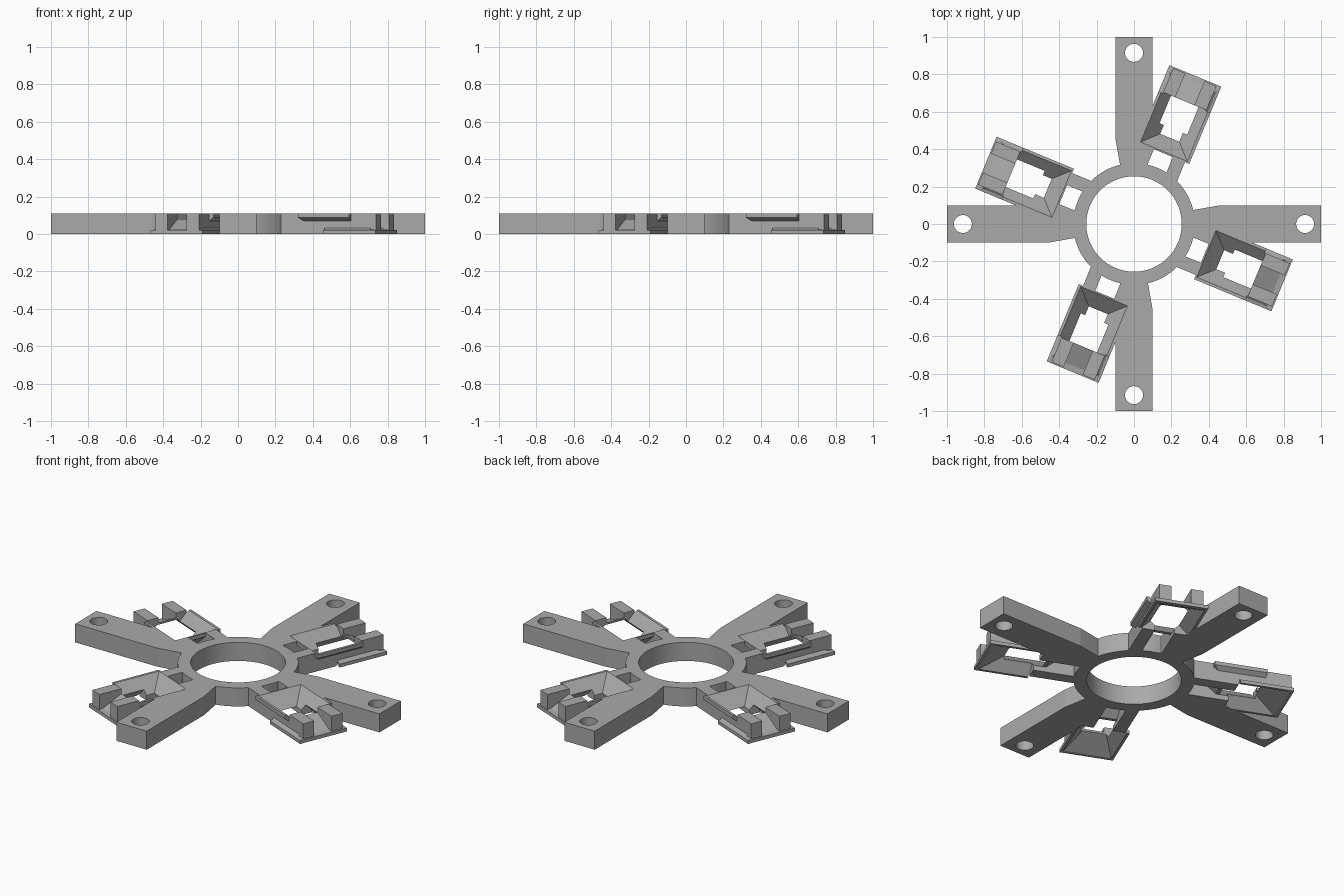
import bpy, bmesh, math
from mathutils import Matrix

cube = bpy.data.objects.get("Cube")
if cube:
    bpy.data.objects.remove(cube, do_unlink=True)

H = 0.11                              # overall thickness
TILT = Matrix.Rotation(math.radians(-22.5), 4, 'Z')

grey = bpy.data.materials.new("plain grey")
grey.use_nodes = True
grey.diffuse_color = (0.4, 0.4, 0.4, 1)
grey.node_tree.nodes["Principled BSDF"].inputs["Base Color"].default_value = (0.4, 0.4, 0.4, 1)


def finish(name, bm):
    bmesh.ops.recalc_face_normals(bm, faces=bm.faces)
    mesh = bpy.data.meshes.new(name)
    bm.to_mesh(mesh)
    bm.free()
    mesh.materials.append(grey)
    ob = bpy.data.objects.new(name, mesh)
    bpy.context.collection.objects.link(ob)
    return ob


def loft(name, sections, matrix=None):
    """Solid through a stack of closed loops of 3D points."""
    bm = bmesh.new()
    rows = [[bm.verts.new(p) for p in loop] for loop in sections]
    n = len(rows[0])
    for low, high in zip(rows, rows[1:]):
        for i in range(n):
            j = (i + 1) % n
            bm.faces.new((low[i], low[j], high[j], high[i]))
    bm.faces.new(rows[0])
    bm.faces.new(rows[-1])
    if matrix:
        bm.transform(matrix)
    return finish(name, bm)


def rect(z, x0, x1, half):
    return [(x0, -half, z), (x1, -half, z), (x1, half, z), (x0, half, z)]


def circle(radius, z, n, x=0):
    return [(x + radius * math.cos(math.tau * i / n),
             radius * math.sin(math.tau * i / n), z) for i in range(n)]


def cut(ob, cutters):
    for c in cutters:
        m = ob.modifiers.new("cut", 'BOOLEAN')
        m.operation, m.solver, m.object = 'DIFFERENCE', 'EXACT', c
    bpy.context.view_layer.update()
    dg = bpy.context.evaluated_depsgraph_get()
    mesh = bpy.data.meshes.new_from_object(ob.evaluated_get(dg))
    ob.modifiers.clear()
    ob.data = mesh


# Central ring: inner and outer walls joined by flat rims
bm = bmesh.new()
loops = [[bm.verts.new(p) for p in circle(r, z, 96)]
         for r, z in ((0.255, 0), (0.325, 0), (0.325, H), (0.255, H))]
for k in range(4):
    a, b = loops[k], loops[(k + 1) % 4]
    for i in range(96):
        j = (i + 1) % 96
        bm.faces.new((a[i], a[j], b[j], b[i]))
ring = finish("centre_ring", bm)
bpy.context.view_layer.objects.active = ring
ring.select_set(True)
bpy.ops.object.shade_smooth_by_angle()
ring.select_set(False)

# Cutters: bolt hole, upward funnel and downward funnel
bolt = loft("bolt_cutter", [circle(0.048, -0.1, 40, 0.915), circle(0.048, 0.2, 40, 0.915)])
upper = loft("upper_cutter", [rect(0.029, 0.5, 0.71, 0.054),
                              rect(0.13, 0.398, 0.71, 0.155)], TILT)
lower = loft("lower_cutter", [rect(-0.01, 0.55, 0.853, 0.145),
                              rect(0.082, 0.55, 0.686, 0.053)], TILT)
cutters = [bolt, upper, lower]
for c in cutters:
    c.hide_render = True

parts = []

# Arm, narrowing where it joins the ring
side = [(0.29, 0.07), (0.46, 0.1), (1, 0.1)]
outline = [(x, -y) for x, y in side] + [(x, y) for x, y in reversed(side)]
arm = loft("arm", [[(x, y, z) for x, y in outline] for z in (0, H)])
cut(arm, [bolt, upper])
parts.append(arm)

# Pair of rails holding the clip
for name, s in (("right", -1), ("left", 1)):
    rail = loft(name + "_clip_rail",
                [[(0.3, s * 0.055, z), (0.85, s * 0.055, z),
                  (0.85, s * 0.125, z), (0.3, s * 0.125, z)] for z in (0, H)], TILT)
    cut(rail, [upper, lower])
    parts.append(rail)

# Thin funnel flanges, one opening upward and one downward
upper_flange = loft("upper_flange", [rect(0.03, 0.48, 0.705, 0.072),
                                     rect(0.088, 0.41, 0.705, 0.15),
                                     rect(H, 0.41, 0.705, 0.15)], TILT)
cut(upper_flange, [upper, lower])
lower_flange = loft("lower_flange", [rect(0, 0.555, 0.857, 0.15),
                                     rect(0.02, 0.555, 0.857, 0.15),
                                     rect(0.024, 0.555, 0.825, 0.135),
                                     rect(0.08, 0.555, 0.71, 0.072)], TILT)
cut(lower_flange, [lower, upper])
parts += [upper_flange, lower_flange]

for c in cutters:
    bpy.data.objects.remove(c, do_unlink=True)

# Repeat the arm and clip around the ring
for k in range(1, 4):
    for ob in parts:
        twin = ob.copy()
        twin.name = f"{ob.name}_{k + 1}"
        twin.rotation_euler.z = k * math.pi / 2
        bpy.context.collection.objects.link(twin)
